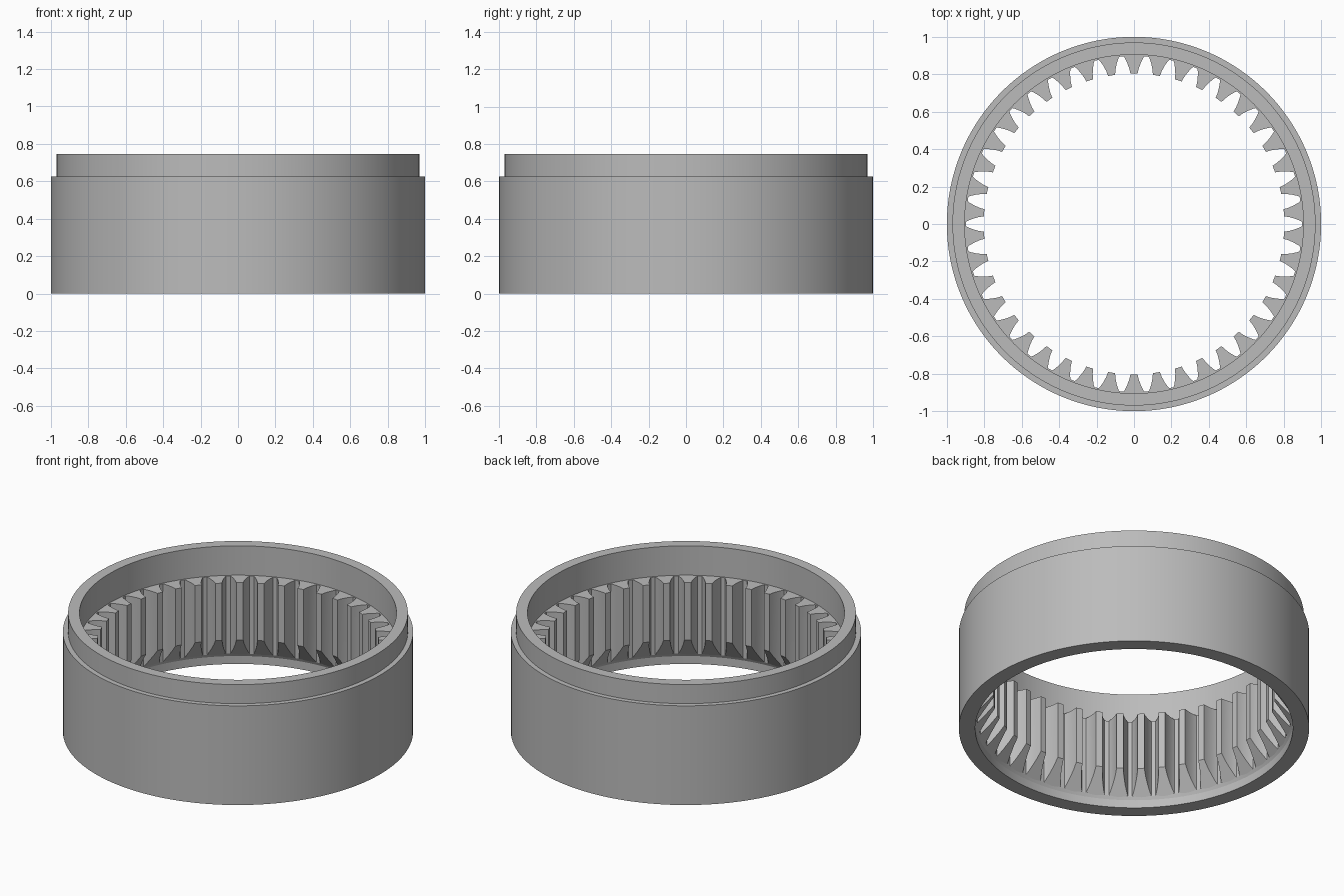
import bpy, bmesh, math

cube = bpy.data.objects.get("Cube")
if cube:
    bpy.data.objects.remove(cube, do_unlink=True)

SEGMENTS = 168
TEETH = 42
TOOTH_TOP = 0.56

steel = bpy.data.materials.new("grey steel")
steel.use_nodes = True
color = (0.5, 0.5, 0.5, 1)
steel.diffuse_color = color
steel.node_tree.nodes["Principled BSDF"].inputs["Base Color"].default_value = color


def finish(name, bm):
    bmesh.ops.recalc_face_normals(bm, faces=bm.faces)
    mesh = bpy.data.meshes.new(name)
    bm.to_mesh(mesh)
    bm.free()
    mesh.materials.append(steel)
    obj = bpy.data.objects.new(name, mesh)
    bpy.context.collection.objects.link(obj)
    bpy.ops.object.select_all(action="DESELECT")
    obj.select_set(True)
    bpy.context.view_layer.objects.active = obj
    bpy.ops.object.shade_smooth_by_angle(angle=math.radians(25))


# Ring body: closed (radius, height) profile turned around z
profile = [(1, 0), (1, 0.625), (0.97, 0.625), (0.97, 0.745), (0.905, 0.745),
           (0.905, TOOTH_TOP), (0.897, TOOTH_TOP), (0.897, 0.07), (0.907, 0.05), (0.907, 0)]
bm = bmesh.new()
rings = []
for i in range(SEGMENTS):
    a = math.tau * i / SEGMENTS
    rings.append([bm.verts.new((r * math.cos(a), r * math.sin(a), z)) for r, z in profile])
for i, ring in enumerate(rings):
    after = rings[(i + 1) % SEGMENTS]
    for j in range(len(profile)):
        k = (j + 1) % len(profile)
        bm.faces.new((ring[j], after[j], after[k], ring[k]))
finish("ring_body", bm)

# Inner teeth: (radius, half width) flank, with the lower end sloped to the wall
flank = [(0.803, 0.019), (0.83, 0.025), (0.86, 0.036), (0.885, 0.048), (0.9, 0.058)]
outline = [(r, w) for r, w in flank] + [(r, -w) for r, w in reversed(flank)]
bm = bmesh.new()
for i in range(TEETH):
    a = math.pi / 2 + math.tau * i / TEETH
    c, s = math.cos(a), math.sin(a)

    def loop(height):
        return [bm.verts.new((r * c - w * s, r * s + w * c, height(r))) for r, w in outline]

    top = loop(lambda r: TOOTH_TOP)
    low = loop(lambda r: 0.2 - 1.4 * (r - 0.803))
    bm.faces.new(top)
    bm.faces.new(low)
    for j in range(len(outline)):
        k = (j + 1) % len(outline)
        bm.faces.new((top[j], top[k], low[k], low[j]))
finish("inner_teeth", bm)
